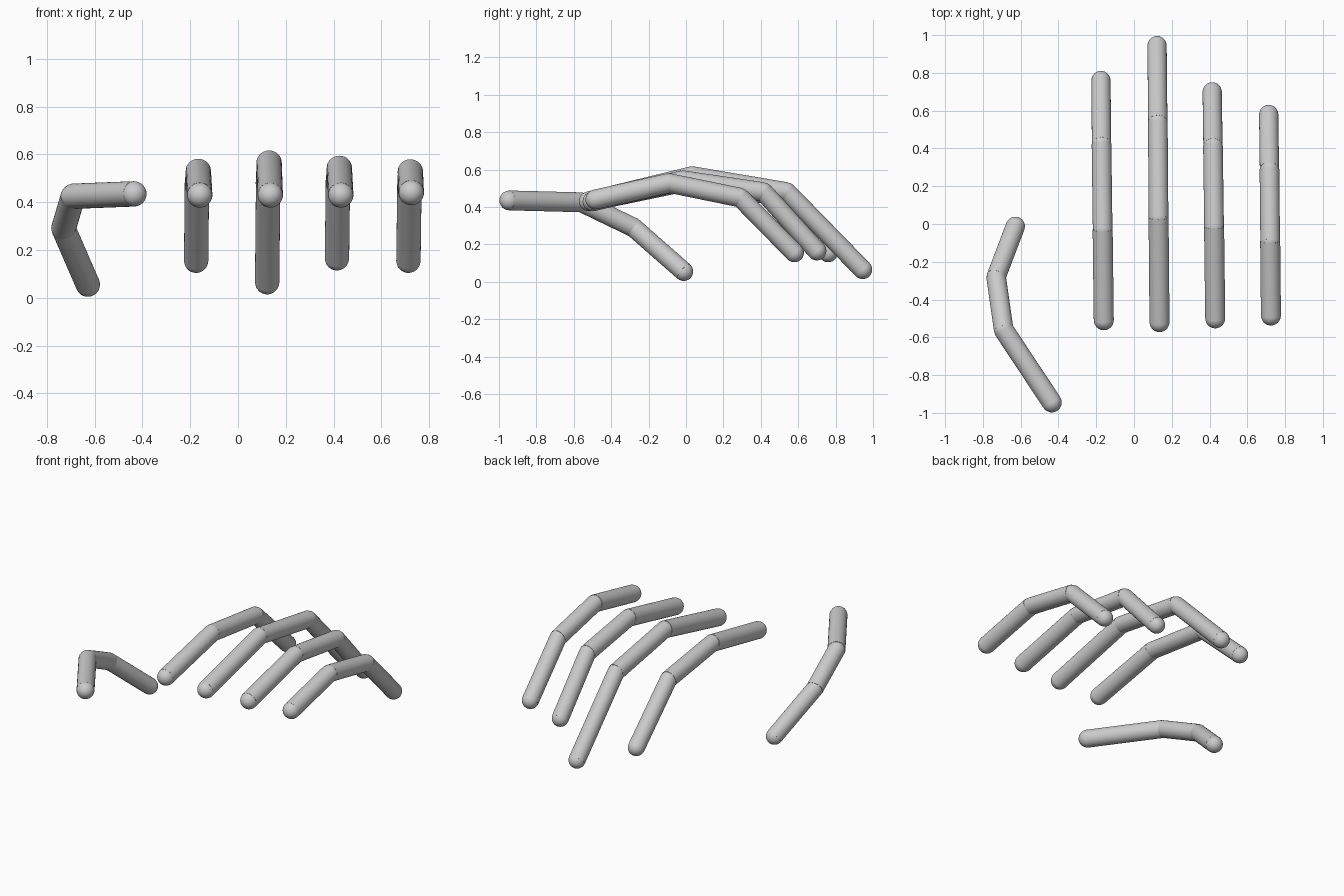
import bpy
import bmesh
from mathutils import Vector, Matrix

if "Cube" in bpy.data.objects:
    bpy.data.objects.remove(bpy.data.objects["Cube"])

gray = bpy.data.materials.new("light_gray")
gray.diffuse_color = (0.6, 0.6, 0.6, 1.0)
gray.use_nodes = True
gray.node_tree.nodes["Principled BSDF"].inputs["Base Color"].default_value = gray.diffuse_color


def add_ball(bm, centre, radius, axis):
    rot = Vector((0, 0, 1)).rotation_difference(axis).to_matrix().to_4x4()
    bmesh.ops.create_uvsphere(bm, u_segments=32, v_segments=16, radius=radius,
                              matrix=Matrix.Translation(centre) @ rot)


def bone(name, a, b, radius, tip):
    """Round rod from a to b: domed start, flat end unless it is the tip."""
    a, b = Vector(a), Vector(b)
    axis = b - a
    rot = Vector((0, 0, 1)).rotation_difference(axis).to_matrix().to_4x4()
    bm = bmesh.new()
    bmesh.ops.create_cone(bm, cap_ends=True, segments=32, radius1=radius,
                          radius2=radius, depth=axis.length,
                          matrix=Matrix.Translation((a + b) / 2) @ rot)
    add_ball(bm, a, radius * 0.99, axis)
    if tip:
        add_ball(bm, b, radius * 0.99, axis)
    mesh = bpy.data.meshes.new(name)
    bm.to_mesh(mesh)
    bm.free()
    mesh.materials.append(gray)
    obj = bpy.data.objects.new(name, mesh)
    bpy.context.collection.objects.link(obj)
    bpy.context.view_layer.objects.active = obj
    obj.select_set(True)
    bpy.ops.object.shade_smooth_by_angle()
    obj.select_set(False)


# Joint centres of each digit, from knuckle to tip
digits = {
    "thumb": [(-0.435, -0.945, 0.435), (-0.69, -0.56, 0.425),
              (-0.73, -0.28, 0.29), (-0.628, -0.012, 0.055)],
    "index_finger": [(-0.16, -0.51, 0.43), (-0.166, -0.03, 0.53),
                     (-0.172, 0.425, 0.47), (-0.175, 0.76, 0.155)],
    "middle_finger": [(0.135, -0.52, 0.43), (0.13, 0.035, 0.565),
                      (0.126, 0.54, 0.48), (0.122, 0.945, 0.065)],
    "ring_finger": [(0.43, -0.5, 0.43), (0.424, -0.015, 0.543),
                    (0.418, 0.415, 0.48), (0.414, 0.7, 0.165)],
    "little_finger": [(0.725, -0.485, 0.44), (0.721, -0.09, 0.528),
                      (0.717, 0.29, 0.45), (0.713, 0.58, 0.155)],
}
radii = (0.053, 0.052, 0.051)

for digit, joints in digits.items():
    for i, part in enumerate(("lower", "middle", "tip")):
        bone(f"{digit}_{part}", joints[i], joints[i + 1], radii[i], i == 2)
